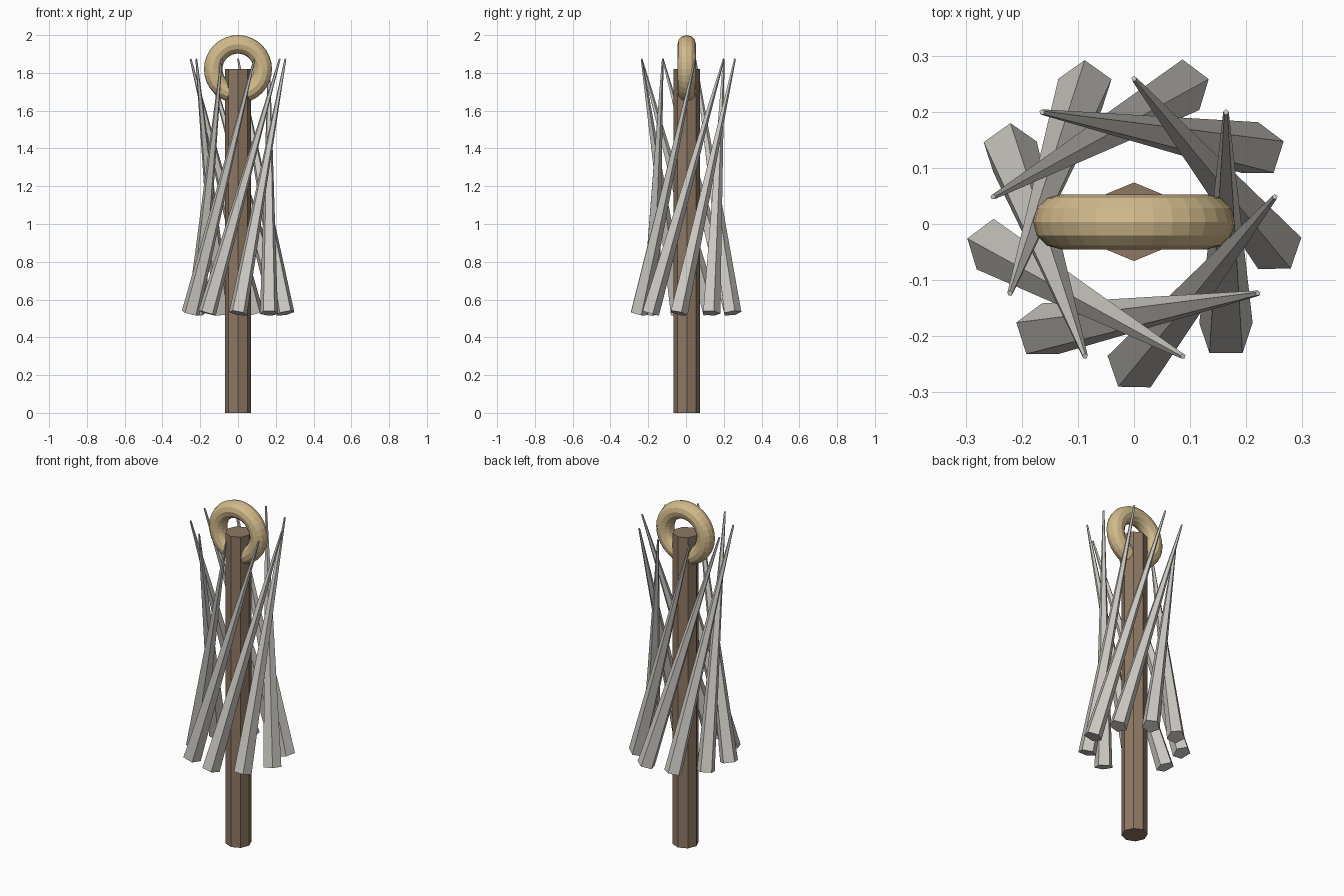
import bpy
import math
from mathutils import Vector

if "Cube" in bpy.data.objects:
    bpy.data.objects.remove(bpy.data.objects["Cube"])

CY = 0.004  # shared axis of all parts


def material(name, rgb):
    m = bpy.data.materials.new(name)
    m.diffuse_color = (*rgb, 1.0)
    m.use_nodes = True
    m.node_tree.nodes["Principled BSDF"].inputs["Base Color"].default_value = m.diffuse_color
    return m


def finish(name, mat):
    ob = bpy.context.object
    ob.name = name
    ob.data.materials.append(mat)
    return ob


wood = material("brown wood", (0.27, 0.19, 0.125))
brass = material("pale gold", (0.64, 0.49, 0.26))
steel = material("light grey", (0.61, 0.59, 0.55))

# Octagonal pole
bpy.ops.mesh.primitive_cylinder_add(vertices=8, radius=0.07, depth=1.82,
                                    location=(0, CY, 0.91))
finish("pole", wood)

# Upright ring through the top of the pole
bpy.ops.mesh.primitive_torus_add(major_segments=32, minor_segments=12,
                                 major_radius=0.131, minor_radius=0.049,
                                 location=(0, CY, 1.82),
                                 rotation=(math.pi / 2, 0, 0))
finish("top_ring", brass)

# Nine slanted five-sided spikes twisted around the pole
COUNT, RADIUS, TWIST = 9, 0.255, math.radians(100)


def on_circle(angle, z):
    return Vector((RADIUS * math.cos(angle), CY + RADIUS * math.sin(angle), z))


for i in range(COUNT):
    a = math.pi / 2 + i * math.tau / COUNT
    tip, base = on_circle(a, 1.874), on_circle(a - TWIST, 0.528)
    axis = tip - base
    bpy.ops.mesh.primitive_cone_add(vertices=5, radius1=0.05, radius2=0.005,
                                    depth=axis.length)
    ob = finish(f"spike_{i + 1}", steel)
    ob.location = (tip + base) / 2
    ob.rotation_mode = 'QUATERNION'
    ob.rotation_quaternion = Vector((0, 0, 1)).rotation_difference(axis)
